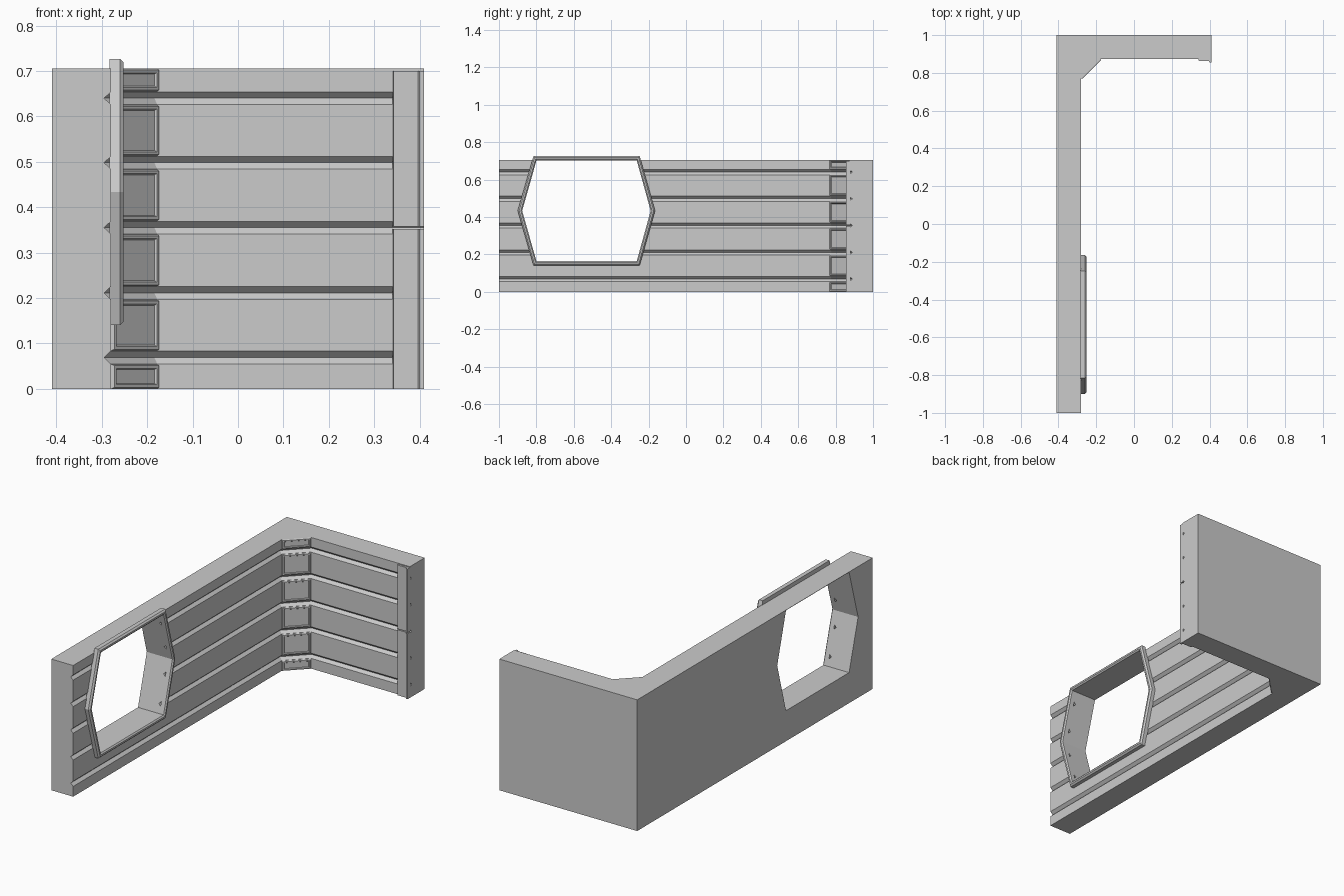
import bpy, bmesh
from mathutils import Vector

if "Cube" in bpy.data.objects:
    bpy.data.objects.remove(bpy.data.objects["Cube"])

H = 0.705
GROOVES = [0.069, 0.211, 0.355, 0.498, 0.64]


def finish(bm, name):
    bmesh.ops.recalc_face_normals(bm, faces=bm.faces)
    me = bpy.data.meshes.new(name)
    bm.to_mesh(me)
    bm.free()
    ob = bpy.data.objects.new(name, me)
    bpy.context.collection.objects.link(ob)
    return ob


def loft(name, rings, caps=True, loop=False):
    """Skin a series of closed rings."""
    bm = bmesh.new()
    vs = [[bm.verts.new(p) for p in r] for r in rings]
    pairs = list(zip(vs, vs[1:])) + ([(vs[-1], vs[0])] if loop else [])
    for a, b in pairs:
        for i in range(len(a)):
            j = (i + 1) % len(a)
            bm.faces.new((a[i], a[j], b[j], b[i]))
    if caps:
        bm.faces.new(vs[0])
        bm.faces.new(vs[-1])
    return finish(bm, name)


# L-shaped wall: grooved profile swept along the inner face, mitred at the corner
path = [Vector(p) for p in [(-0.28, -1), (-0.28, 0.772), (-0.178, 0.874), (0.41, 0.874)]]
dirs = [(b - a).normalized() for a, b in zip(path, path[1:])]
norms = [Vector((-d.y, d.x)) for d in dirs]
mitre = [norms[0]] + [(a + b) / (1 + a.dot(b)) for a, b in zip(norms, norms[1:])] + [norms[-1]]
profile = [(0, 0)]
for g in GROOVES:
    profile += [(0, g - 0.014), (0.015, g), (0, g + 0.014)]
profile.append((0, H))

bm = bmesh.new()
inner = [[bm.verts.new((*(p + m * d), z)) for d, z in profile] for p, m in zip(path, mitre)]
back = [[bm.verts.new((x, y, z)) for z in (0, H)] for x, y in [(-0.41, -1), (-0.41, 1), (0.41, 1)]]
for cols in (inner, back):
    for a, b in zip(cols, cols[1:]):
        for i in range(len(a) - 1):
            bm.faces.new((a[i], b[i], b[i + 1], a[i + 1]))
for k in (0, -1):
    bm.faces.new([c[k] for c in inner] + [c[k] for c in reversed(back)])
    bm.faces.new(inner[k] + back[k][::-1])
wall = finish(bm, "wall")


# Hexagonal window opening
def hexagon(x, inset):
    y0, y1, ym0, ym1 = -0.90, -0.165, -0.815, -0.248
    k = inset * 0.65
    lo, hi, mid = 0.14 + inset, 0.727 - inset, 0.434
    return [(x, y0 + inset, mid), (x, ym0 + k, hi), (x, ym1 - k, hi),
            (x, y1 - inset, mid), (x, ym1 - k, lo), (x, ym0 + k, lo)]


cutter = loft("window_cutter", [hexagon(-0.5, 0.024), hexagon(-0.2, 0.024)])
mod = wall.modifiers.new("window", "BOOLEAN")
mod.operation = "DIFFERENCE"
mod.solver = "EXACT"
mod.object = cutter
bpy.context.view_layer.objects.active = wall
bpy.ops.object.modifier_apply(modifier="window")
bpy.data.objects.remove(cutter)

# Raised window frame with a chamfered outer rim
loft("window_frame", [hexagon(-0.283, 0.024), hexagon(-0.283, 0), hexagon(-0.26, 0),
                      hexagon(-0.252, 0.008), hexagon(-0.252, 0.017), hexagon(-0.258, 0.024)],
     caps=False, loop=True)

# Recessed panels on the corner chamfer, one per band between grooves
u, out = dirs[1], -norms[1]
length = (path[2] - path[1]).length
edges = [0] + [e for g in GROOVES for e in (g - 0.015, g + 0.015)] + [H]


def rect(z0, z1, inset, depth):
    pts = []
    for s, z in [(inset, z0 + inset), (length - inset, z0 + inset),
                 (length - inset, z1 - inset), (inset, z1 - inset)]:
        pts.append((*(path[1] + u * s + out * depth), z))
    return pts


for i in range(0, len(edges), 2):
    z0, z1 = edges[i], edges[i + 1]
    loft("corner_panel", [rect(z0, z1, 0, -0.004), rect(z0, z1, 0, 0.001),
                          rect(z0, z1, 0.003, 0.008), rect(z0, z1, 0.009, 0.008),
                          rect(z0, z1, 0.012, 0.003)])

# End trim on the short wall: stacked strips with a small outer lip
trim = [(0.34, 0.88), (0.343, 0.864), (0.396, 0.864), (0.40, 0.855), (0.41, 0.855), (0.41, 0.88)]
for z0, z1 in [(0, 0.352), (0.357, 0.70)]:
    loft("end_trim", [[(x, y, z) for x, y in trim] for z in (z0, z1)])
